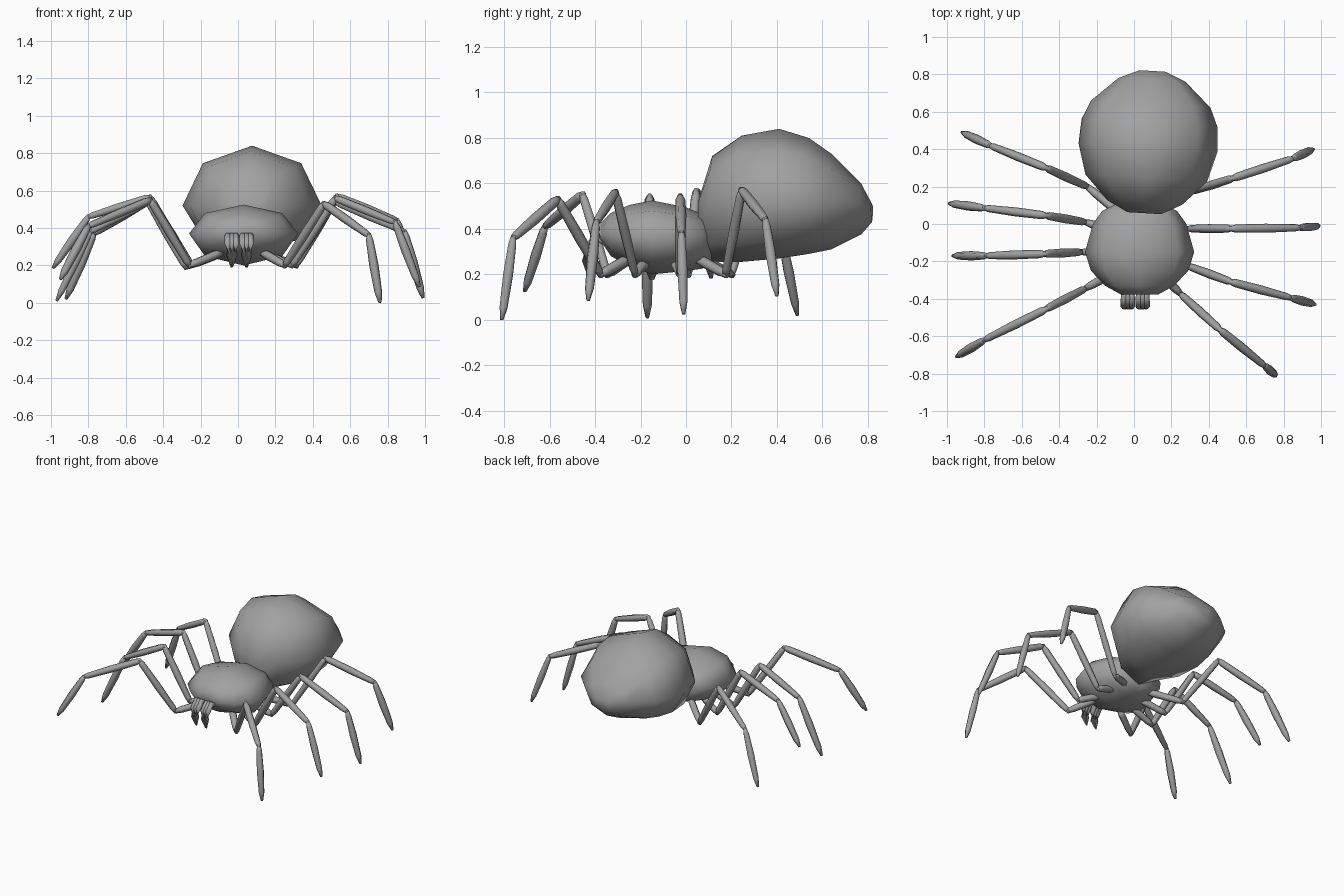
import bpy, bmesh, math
from mathutils import Vector

if "Cube" in bpy.data.objects:
    bpy.data.objects.remove(bpy.data.objects["Cube"])

grey = bpy.data.materials.new("dark_grey")
grey.diffuse_color = (0.36, 0.36, 0.36, 1)
grey.use_nodes = True
grey.node_tree.nodes["Principled BSDF"].inputs["Base Color"].default_value = grey.diffuse_color


def loft(bm, rings):
    """Skin a list of equally long point rings and cap both ends."""
    loops = [[bm.verts.new(p) for p in ring] for ring in rings]
    n = len(loops[0])
    for a, b in zip(loops, loops[1:]):
        for i in range(n):
            j = (i + 1) % n
            bm.faces.new((a[i], a[j], b[j], b[i]))
    bm.faces.new(loops[0][::-1])
    bm.faces.new(loops[-1])


def finish(bm, name):
    bmesh.ops.recalc_face_normals(bm, faces=bm.faces)
    for f in bm.faces:
        f.smooth = True
    mesh = bpy.data.meshes.new(name)
    bm.to_mesh(mesh)
    bm.free()
    mesh.materials.append(grey)
    obj = bpy.data.objects.new(name, mesh)
    bpy.context.collection.objects.link(obj)
    return obj


def body(name, stations, mid, cx, slope, shear):
    """Eight-sided shell along y; stations are (y, half width, bottom, top)."""
    bm = bmesh.new()
    rings = []
    yc = (stations[0][0] + stations[-1][0]) / 2
    for y, w, bottom, top in stations:
        ring = []
        m = min(max(mid, bottom + 0.02), top - 0.02)
        for k in range(8):
            a = k * math.pi / 4
            dx, s = w * math.cos(a), math.sin(a)
            z = m + s * ((top - m) if s > 0 else (m - bottom))
            ring.append((cx + slope * (y - yc) + dx, y - shear * dx, z))
        rings.append(ring)
    loft(bm, rings)
    return finish(bm, name)


def tube(bm, path, radii, sides=6):
    """Tapered tube through a few points."""
    pts = [Vector(p) for p in path]
    rings = []
    for i, p in enumerate(pts):
        d = (pts[min(i + 1, len(pts) - 1)] - pts[max(i - 1, 0)]).normalized()
        ref = Vector((0, 0, 1)) if abs(d.z) < 0.95 else Vector((0, 1, 0))
        u = d.cross(ref).normalized()
        v = u.cross(d)
        rings.append([p + radii[i] * (u * math.cos(t) + v * math.sin(t))
                      for t in (2 * math.pi * k / sides for k in range(sides))])
    loft(bm, rings)


def segment(bm, a, b, profile):
    """Spindle-shaped leg segment; profile is (fraction, radius)."""
    a, b = Vector(a), Vector(b)
    tube(bm, [a.lerp(b, t) for t, _ in profile], [r for _, r in profile])


# Abdomen
body("abdomen", [
    (0.058, 0.09, 0.36, 0.53), (0.115, 0.20, 0.255, 0.72),
    (0.245, 0.325, 0.255, 0.81), (0.41, 0.372, 0.27, 0.84),
    (0.54, 0.363, 0.29, 0.80), (0.64, 0.32, 0.31, 0.73),
    (0.77, 0.18, 0.375, 0.60), (0.818, 0.07, 0.43, 0.51)],
    0.52, 0.077, 0.06, 0.06)

# Head and thorax in one shell
body("thorax", [
    (-0.377, 0.10, 0.35, 0.425), (-0.33, 0.185, 0.28, 0.47),
    (-0.25, 0.26, 0.235, 0.505), (-0.15, 0.292, 0.20, 0.525),
    (0.0, 0.25, 0.215, 0.495), (0.07, 0.20, 0.225, 0.465),
    (0.12, 0.10, 0.25, 0.42)],
    0.37, 0.03, 0.0, 0.0)

# Legs: socket in the body, hip, knee, ankle, tip
legs = {
    "right_leg_1": [(.13, -.25, .27), (.25, -.375, .20), (.46, -.565, .53), (.70, -.76, .36), (.76, -.81, .0)],
    "right_leg_2": [(.15, -.17, .26), (.29, -.225, .20), (.52, -.31, .56), (.84, -.395, .43), (.97, -.43, .085)],
    "right_leg_3": [(.14, -.05, .26), (.29, -.025, .20), (.52, -.025, .54), (.89, -.02, .38), (.99, -.01, .025)],
    "right_leg_4": [(.12, .05, .27), (.31, .175, .20), (.53, .245, .57), (.85, .35, .44), (.96, .40, .105)],
    "left_leg_1": [(-.09, -.25, .27), (-.26, -.345, .20), (-.47, -.455, .55), (-.80, -.62, .41), (-.95, -.71, .125)],
    "left_leg_2": [(-.11, -.15, .26), (-.28, -.15, .19), (-.48, -.16, .54), (-.79, -.17, .38), (-.97, -.17, .01)],
    "left_leg_3": [(-.10, -.04, .26), (-.26, .01, .20), (-.47, .045, .565), (-.80, .085, .46), (-.99, .11, .185)],
    "left_leg_4": [(-.08, .06, .27), (-.25, .20, .20), (-.47, .30, .55), (-.77, .42, .37), (-.92, .49, .02)],
}
coxa = [(0, .02), (.2, .024), (.8, .022), (1.05, .014)]
thigh = [(-.03, .012), (.07, .02), (.5, .024), (.93, .021), (1.02, .013)]
shin = [(-.03, .013), (.07, .022), (.5, .024), (.93, .019), (1.02, .012)]
foot = [(-.03, .012), (.08, .02), (.45, .025), (.85, .02), (1.0, .008)]
for name, joints in legs.items():
    bm = bmesh.new()
    for a, b, profile in zip(joints, joints[1:], (coxa, thigh, shin, foot)):
        segment(bm, a, b, profile)
    finish(bm, name)

# Fangs: two clusters of claws curving forward and down to a point
for name, cx in (("left_fang", -.033), ("right_fang", .046)):
    bm = bmesh.new()
    for off in (-.021, 0, .021):
        tube(bm, [(cx + off * .8, -.33, .33), (cx + off, -.40, .36),
                  (cx + off, -.44, .315), (cx + off * .8, -.445, .26),
                  (cx + off * .2, -.43, .19)],
             [.014, .017, .018, .014, .002])
    finish(bm, name)
